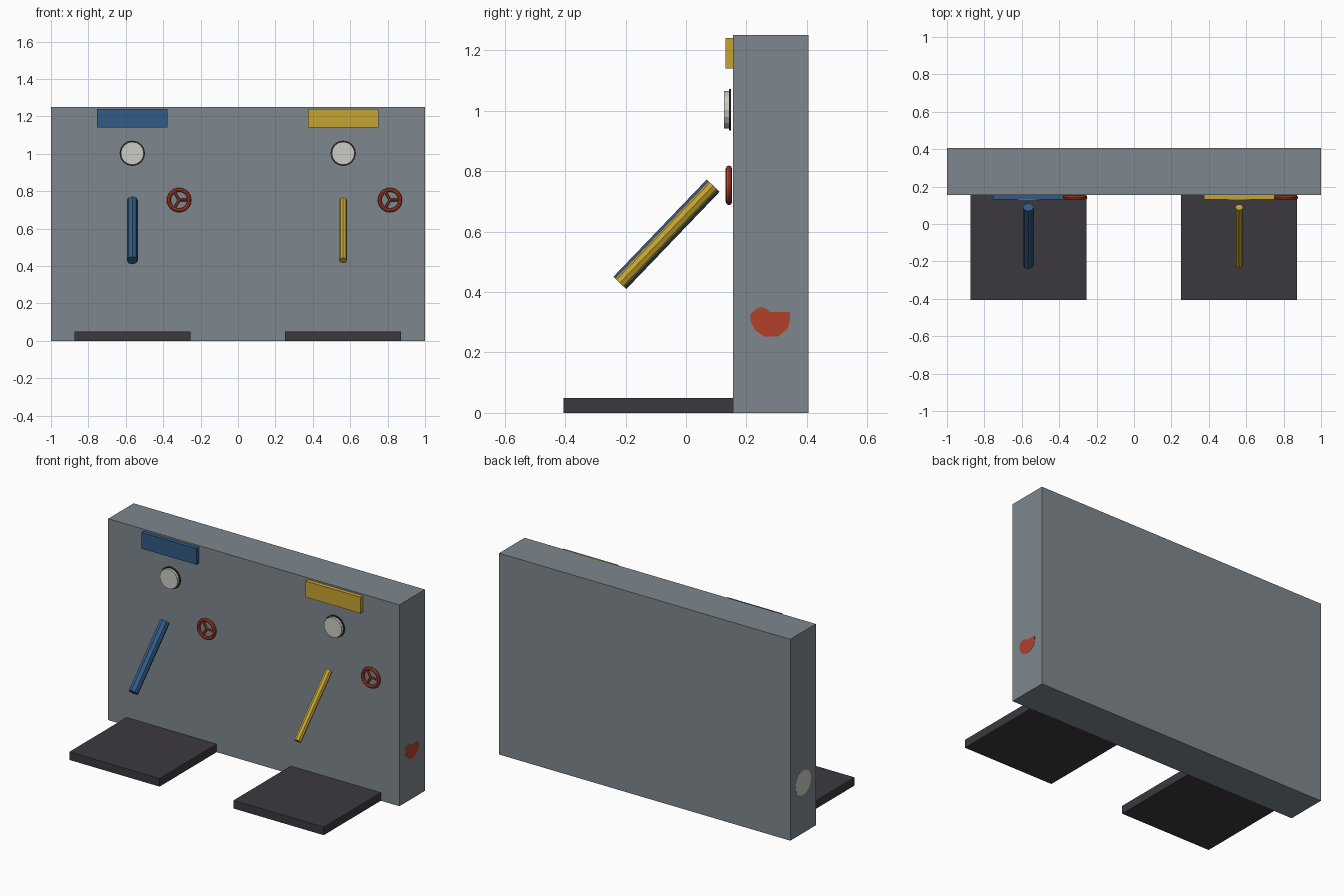
import bpy, bmesh, math
from mathutils import Matrix, Vector

if "Cube" in bpy.data.objects:
    bpy.data.objects.remove(bpy.data.objects["Cube"])


def mat(name, rgb):
    m = bpy.data.materials.new(name)
    lin = [((c / 255 + 0.055) / 1.055) ** 2.4 for c in rgb]
    m.diffuse_color = (*lin, 1)
    m.use_nodes = True
    m.node_tree.nodes["Principled BSDF"].inputs["Base Color"].default_value = m.diffuse_color
    return m


GREY = mat("wall grey", (126, 135, 141))
DARK = mat("dark plate", (60, 57, 63))
BLUE = mat("blue", (50, 91, 133))
YELLOW = mat("yellow", (198, 164, 50))
RED = mat("red", (178, 64, 42))
WHITE = mat("pale dial", (204, 203, 197))
RIM = mat("rim black", (40, 42, 42))


def finish(name, bm, material):
    bmesh.ops.recalc_face_normals(bm, faces=bm.faces)
    me = bpy.data.meshes.new(name)
    bm.to_mesh(me)
    bm.free()
    me.materials.append(material)
    ob = bpy.data.objects.new(name, me)
    bpy.context.collection.objects.link(ob)
    return ob


def box(name, lo, hi, material):
    lo, hi = Vector(lo), Vector(hi)
    bm = bmesh.new()
    bmesh.ops.create_cube(bm, size=1, matrix=Matrix.Translation((lo + hi) / 2)
                          @ Matrix.Diagonal((*(hi - lo), 1)))
    return finish(name, bm, material)


def add_rod(bm, a, b, r, n):
    a, b = Vector(a), Vector(b)
    rot = (b - a).to_track_quat('Z', 'Y').to_matrix().to_4x4()
    bmesh.ops.create_cone(bm, cap_ends=True, segments=n, radius1=r, radius2=r,
                          depth=(b - a).length, matrix=Matrix.Translation((a + b) / 2) @ rot)


def rod(name, a, b, r, n, material):
    bm = bmesh.new()
    add_rod(bm, a, b, r, n)
    return finish(name, bm, material)


def hand_wheel(name, c, R, r, material, n=24, k=8):
    bm = bmesh.new()
    rings = []
    for i in range(n):
        a = 2 * math.pi * i / n
        ring = []
        for j in range(k):
            b = 2 * math.pi * j / k
            d = R + r * math.cos(b)
            ring.append(bm.verts.new((c[0] + d * math.cos(a), c[1] + r * math.sin(b),
                                      c[2] + d * math.sin(a))))
        rings.append(ring)
    for i in range(n):
        p, q = rings[i], rings[(i + 1) % n]
        for j in range(k):
            bm.faces.new((p[j], p[(j + 1) % k], q[(j + 1) % k], q[j]))
    # three spokes
    for deg in (0, 120, 240):
        a = math.radians(deg)
        add_rod(bm, c, (c[0] + R * math.cos(a), c[1], c[2] + R * math.sin(a)), 0.007, 6)
    return finish(name, bm, material)


# main wall
box("wall", (-1, 0.155, 0), (1, 0.405, 1.25), GREY)

# two stations
for side, x, col, lever_r in (("left", -0.565, BLUE, 0.0295), ("right", 0.5625, YELLOW, 0.0215)):
    box(side + "_floor_plate", (x - 0.31, -0.405, 0), (x + 0.31, 0.16, 0.05), DARK)
    box(side + "_sign", (x - 0.1885, 0.13, 1.14), (x + 0.1885, 0.16, 1.24), col)
    rod(side + "_dial", (x, 0.126, 1.003), (x, 0.148, 1.003), 0.0615, 16, WHITE)
    rod(side + "_dial_rim", (x, 0.143, 1.003), (x, 0.149, 1.003), 0.068, 16, RIM)
    hand_wheel(side + "_hand_wheel", (x + 0.25, 0.142, 0.753), 0.055, 0.0105, RED)
    rod(side + "_lever", (x, -0.219, 0.43), (x, 0.09, 0.752), lever_r, 8, col)

# red patch on the right end
patch = [(.213, .325), (.227, .341), (.247, .351), (.267, .344), (.277, .334), (.343, .334),
         (.345, .308), (.336, .278), (.303, .252), (.26, .252), (.23, .272), (.214, .301)]
bm = bmesh.new()
f = bm.faces.new([bm.verts.new((0.999, y, z)) for y, z in patch])
ext = bmesh.ops.extrude_face_region(bm, geom=[f])
bmesh.ops.translate(bm, vec=(0.002, 0, 0),
                    verts=[v for v in ext["geom"] if isinstance(v, bmesh.types.BMVert)])
finish("right_end_patch", bm, RED)

# pale disc on the left end
rod("left_end_disc", (-1.001, 0.28, 0.313), (-0.999, 0.28, 0.313), 0.078, 16, WHITE)
